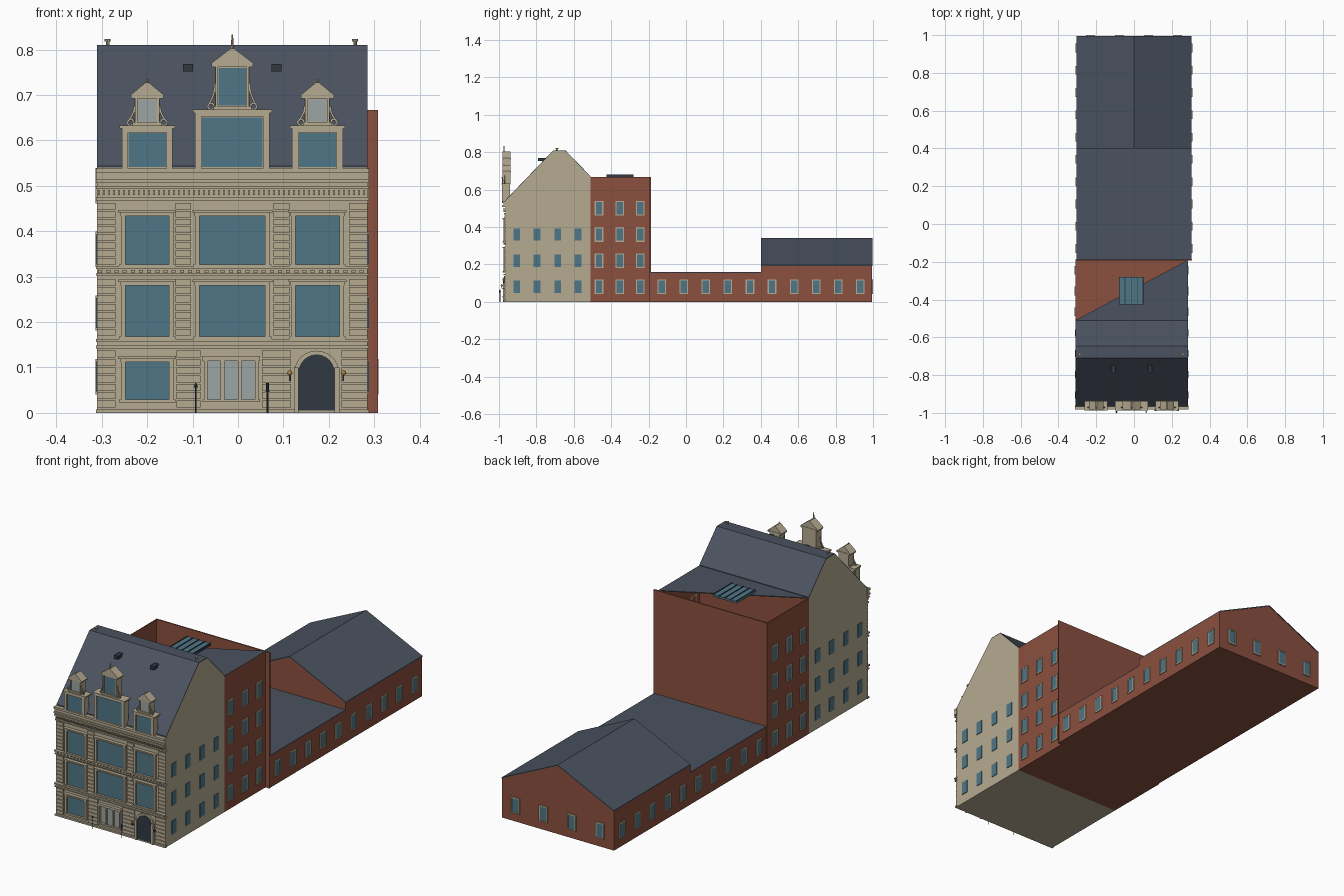
import bpy, bmesh, math
from mathutils import Matrix

if "Cube" in bpy.data.objects:
    bpy.data.objects.remove(bpy.data.objects["Cube"])

def mat(name, r, g, b):
    m = bpy.data.materials.new(name)
    m.diffuse_color = (r, g, b, 1)
    m.use_nodes = True
    m.node_tree.nodes["Principled BSDF"].inputs["Base Color"].default_value = m.diffuse_color
    return m

STONE = mat("stone", .47, .41, .29)
BRICK = mat("brick", .26, .08, .05)
SLATE = mat("slate", .07, .085, .115)
GLASS = mat("glass", .08, .18, .24)
PALE = mat("pale_glass", .33, .38, .37)
DARK = mat("dark_metal", .03, .04, .055)
GOLD = mat("brass", .35, .22, .05)

def finish(name, bm, m):
    bmesh.ops.recalc_face_normals(bm, faces=bm.faces)
    me = bpy.data.meshes.new(name)
    bm.to_mesh(me)
    bm.free()
    me.materials.append(m)
    ob = bpy.data.objects.new(name, me)
    bpy.context.collection.objects.link(ob)
    return ob

def boxes(name, items, m):
    """One object from many (x0, x1, y0, y1, z0, z1) boxes."""
    bm = bmesh.new()
    for x0, x1, y0, y1, z0, z1 in items:
        M = Matrix.Translation(((x0+x1)/2, (y0+y1)/2, (z0+z1)/2)) @ Matrix.Diagonal((x1-x0, y1-y0, z1-z0, 1))
        bmesh.ops.create_cube(bm, size=1, matrix=M)
    return finish(name, bm, m)

def prism(name, pts, axis, a, b, m):
    """Extrude a 2D profile along an axis from a to b."""
    place = {'X': lambda p, t: (t, p[0], p[1]), 'Y': lambda p, t: (p[0], t, p[1]), 'Z': lambda p, t: (p[0], p[1], t)}[axis]
    bm = bmesh.new()
    lo = [bm.verts.new(place(p, a)) for p in pts]
    hi = [bm.verts.new(place(p, b)) for p in pts]
    n = len(pts)
    bm.faces.new(lo)
    bm.faces.new(hi)
    for i in range(n):
        bm.faces.new((lo[i], lo[(i+1) % n], hi[(i+1) % n], hi[i]))
    return finish(name, bm, m)

def cone(name, x, y, z0, z1, r0, r1, m, n=10):
    bm = bmesh.new()
    bmesh.ops.create_cone(bm, cap_ends=True, segments=n, radius1=r0, radius2=r1, depth=z1-z0,
                          matrix=Matrix.Translation((x, y, (z0+z1)/2)))
    return finish(name, bm, m)

L, R, CX = -.31, .285, -.0125
F = -.965                                   # front wall plane

# Front house: gabled stone body and slate sheets
prof = [(F, .54), (-.71, .806), (-.645, .806), (-.51, .667)]
prism("front_house", [(F, 0)] + prof + [(-.51, 0)], 'X', L, R, STONE)
for i, nm in enumerate(("front_slope", "roof_flat", "rear_slope")):
    p, q = prof[i], prof[i+1]
    prism(nm, [p, q, (q[0], q[1]+.004), (p[0], p[1]+.004)], 'X', L, R, SLATE)

# Middle house: open brick shell with half of its flat roof
boxes("middle_house", [(L, R, -.51, -.19, 0, .004), (L, L+.004, -.51, -.19, 0, .667), (R-.004, R, -.51, -.19, 0, .667),
                       (L, R, -.51, -.506, 0, .667), (L, .308, -.194, -.187, 0, .667)], BRICK)
prism("middle_roof", [(L, -.51), (R, -.51), (R, -.19)], 'Z', .664, .668, SLATE)
boxes("skylight", [(-.08, .05, -.425, -.28, .667, .677)], GLASS)
boxes("skylight_bars", [(x-.002, x+.002, -.425, -.28, .667, .68) for x in (-.078, -.047, -.015, .017, .048)], DARK)

# Rear wing and gabled hall
H = .305
boxes("rear_wing", [(-H, H, -.187, .4, 0, .155)], BRICK)
boxes("rear_wing_roof", [(-H, H, -.187, .4, .155, .159)], SLATE)
prism("hall", [(-H, 0), (H, 0), (H, .192), (0, .335), (-H, .192)], 'Y', .4, .994, BRICK)
for s, nm in ((-1, "hall_roof_left"), (1, "hall_roof_right")):
    prism(nm, [(0, .335), (s*H, .192), (s*H, .197), (0, .34)], 'Y', .4, .996, SLATE)

# Side and rear windows
panes, frames = [], []
def side_window(y, z, xl, xr, framed):
    for x in (xl, xr):
        panes.append((x-.003, x+.003, y-.018, y+.018, z-.033, z+.033))
        if framed:
            for d in (-.02, .02):
                frames.append((x-.004, x+.004, y+d-.003, y+d+.003, z-.039, z+.039))
                frames.append((x-.004, x+.004, y-.022, y+.022, z+d*1.8-.003, z+d*1.8+.003))
for z in (.08, .22, .36, .50):
    if z < .5:
        for y in (-.905, -.797, -.686, -.577):
            side_window(y, z, L, R, False)
    for y in (-.465, -.355, -.245):
        side_window(y, z, L, R, True)
for i in range(10):
    side_window(-.13 + .118*i, .08, -H, H, True)
for x in (-.23, -.077, .077, .23):
    panes.append((x-.018, x+.018, .99, .998, .047, .113))
    for d in (-.02, .02):
        frames.append((x+d-.003, x+d+.003, .99, 1, .041, .119))
        frames.append((x-.022, x+.022, .99, 1, .08+d*1.8-.003, .08+d*1.8+.003))
boxes("side_window_panes", panes, GLASS)
boxes("side_window_frames", frames, STONE)

# Facade windows
glass, trim = [], []
def window(cx, hw, z0, z1, y=F, cap=True):
    glass.append((cx-hw, cx+hw, y-.004, y+.004, z0, z1))
    for s in (-1, 1):
        trim.append((cx+s*hw-.005, cx+s*hw+.005, y-.012, y, z0-.004, z1+.004))
    trim.append((cx-hw-.009, cx+hw+.009, y-.014, y, z0-.007, z0))
    trim.append((cx-hw-.006, cx+hw+.006, y-.011, y, z1-.003, z1+.005))
    if cap:
        trim.append((cx-hw-.011, cx+hw+.011, y-.016, y, z1+.004, z1+.01))
SX = (CX-.1875, CX+.1875)
window(SX[0], .053, .03, .115)
for z0, z1 in ((.168, .284), (.327, .437)):
    for x in SX:
        window(x, .053, z0, z1)
    window(CX, .077, z0, z1)
boxes("facade_glass", glass, GLASS)
boxes("facade_window_trim", trim, STONE)

# Three-light ground floor window
boxes("triple_window_glass", [(x-.016, x+.016, F-.004, F, .03, .115) for x in (-.052, -.015, .022)], PALE)
boxes("triple_window_trim", [(x-.004, x+.004, F-.013, F, .025, .12) for x in (-.071, -.034, .004, .041)]
      + [(-.078, .048, F-.015, F, z, z+.006) for z in (.024, .114, .119)], STONE)

# Arched door
def arch(hw, spring, top):
    return [(.173+hw, .005)] + [(.173+hw*math.cos(a*math.pi/12), spring+(top-spring)*math.sin(a*math.pi/12))
                                for a in range(13)] + [(.173-hw, .005)]
prism("door_surround", arch(.049, .09, .137), 'Y', F-.008, F, STONE)
prism("door", arch(.041, .085, .129), 'Y', F-.01, F, DARK)
boxes("door_jambs", [(.173+s*.045-.005, .173+s*.045+.005, F-.014, F, 0, .1) for s in (-1, 1)], STONE)

# Rusticated piers
blocks = []
for z0, z1, spans in ((.012, .14, ((L, -.27), (-.135, -.083), (.053, .117), (.228, R))),
                      (.17, .298, ((L, -.27), (-.138, -.103), (.078, .113), (.245, R))),
                      (.327, .465, ((L, -.27), (-.138, -.103), (.078, .113), (.245, R)))):
    n = round((z1-z0)/.018)
    h = (z1-z0)/n
    blocks += [(a, b, F-.006, F, z0+i*h, z0+i*h+h-.003) for a, b in spans for i in range(n)]
boxes("rusticated_piers", blocks, STONE)

# String courses, cornices and dentils
boxes("cornices", [(L-.003, R+.003, F-d, F+.003, a, b) for a, b, d in
                   ((0, .008, .01), (.142, .148, .012), (.156, .163, .016), (.303, .307, .012), (.317, .323, .016),
                    (.468, .474, .009), (.493, .5, .014), (.506, .514, .018), (.514, .528, .012), (.528, .538, .018))], STONE)
dent = []
for z, h, step in ((.308, .007, .018), (.48, .011, .011)):
    n = int((R-L)/step)
    dent += [(L+i*step+.002, L+i*step+step*.6, F-.012, F, z, z+h) for i in range(n)]
boxes("dentils", dent, STONE)

# Dormers: wide lower box, narrow tower, pediment, finial and scrolls
def dormer(cx, hw, z1, tw, tz, peak, tip, tall, gl):
    body = [(cx-hw, cx+hw, F-.012, -.94, .538, z1)]
    body += [(cx+s*hw-.007, cx+s*hw+.007, F-.019, -.95, .538, z1) for s in (-1, 1)]
    body += [(cx-hw-.012, cx+hw+.012, F-.022, -.937, z1-.004, z1+.003), (cx-hw-.007, cx+hw+.007, F-.02, -.94, z1-.012, z1-.004),
             (cx-tw-.004, cx+tw+.004, F-.01, -.937, z1+.003, tz), (cx-tw-.012, cx+tw+.012, F-.016, -.935, tz-.003, tz+.004),
             (cx-tw-.008, cx+tw+.008, F-.016, -.937, z1+.003, z1+.01)]
    body += [(cx+s*tw-.003, cx+s*tw+.003, F-.015, F, z1+.008, tz) for s in (-1, 1)]
    boxes("dormer_body", body, STONE)
    boxes("dormer_glass", [(cx-hw+.008, cx+hw-.008, F-.015, F, .542, z1-.014)], GLASS)
    boxes("dormer_tower_glass", [(cx-tw+.004, cx+tw-.004, F-.012, F, z1+.012, tz-.005)], gl)
    prism("dormer_pediment", [(cx-tw-.014, tz+.004), (cx+tw+.014, tz+.004), (cx+.003, peak), (cx-.003, peak)], 'Y', F-.016, -.937, STONE)
    cone("dormer_finial", cx, F-.008, peak-.004, tip, .004, .0015, STONE, 8)
    for s in (-1, 1):
        cu = bpy.data.curves.new("dormer_scroll", 'CURVE')
        cu.dimensions = '3D'
        cu.bevel_depth = .0028
        cu.bevel_resolution = 1
        sp = cu.splines.new('POLY')
        sp.points.add(16)
        for i, p in enumerate(sp.points):      # sweep down, then curl at the foot
            t = i/16
            if t < .5:
                x, z = tw+.004+.016*(2*t)**2, z1+.01+tall*(1-2*t)
            else:
                a = (t-.5)*2*1.6*math.pi
                x, z = tw+.02-.007+.007*math.cos(a), z1+.01-.007*math.sin(a)
            p.co = (cx+s*x, F-.006, z, 1)
        ob = bpy.data.objects.new("dormer_scroll", cu)
        ob.data.materials.append(STONE)
        bpy.context.collection.objects.link(ob)
for x in SX:
    dormer(x, .049, .63, .024, .695, .728, .735, .035, PALE)
dormer(CX, .075, .665, .034, .765, .803, .833, .05, GLASS)

# Roof vents and chimney pipes
boxes("roof_vents", [(x-.011, x+.011, -.79, -.75, .752, .768) for x in (-.11, .085)], DARK)
for x in (-.287, .258):
    cone("chimney_pipe", x, -.69, .8, .82, .004, .004, STONE)
    cone("chimney_cap", x, -.69, .818, .823, .007, .007, STONE)

# Wall lanterns and street posts
for x in (.114, .232):
    boxes("lantern_bracket", [(x-.0015, x+.0015, -.985, F, .07, .074), (x-.0015, x+.0015, -.987, -.984, .07, .085)], DARK)
    bm = bmesh.new()
    bmesh.ops.create_uvsphere(bm, u_segments=10, v_segments=6, radius=.006, matrix=Matrix.Translation((x, -.985, .088)))
    finish("lantern", bm, GOLD)
cone("sign_post", -.093, -.995, 0, .056, .0015, .0015, DARK, 8)
cone("sign_post_tip", -.093, -.995, .056, .067, .005, .0005, DARK, 8)
cone("bollard", .065, -.995, 0, .05, .002, .002, DARK, 8)
cone("bollard_head", .065, -.995, .046, .066, .004, .003, DARK, 8)
